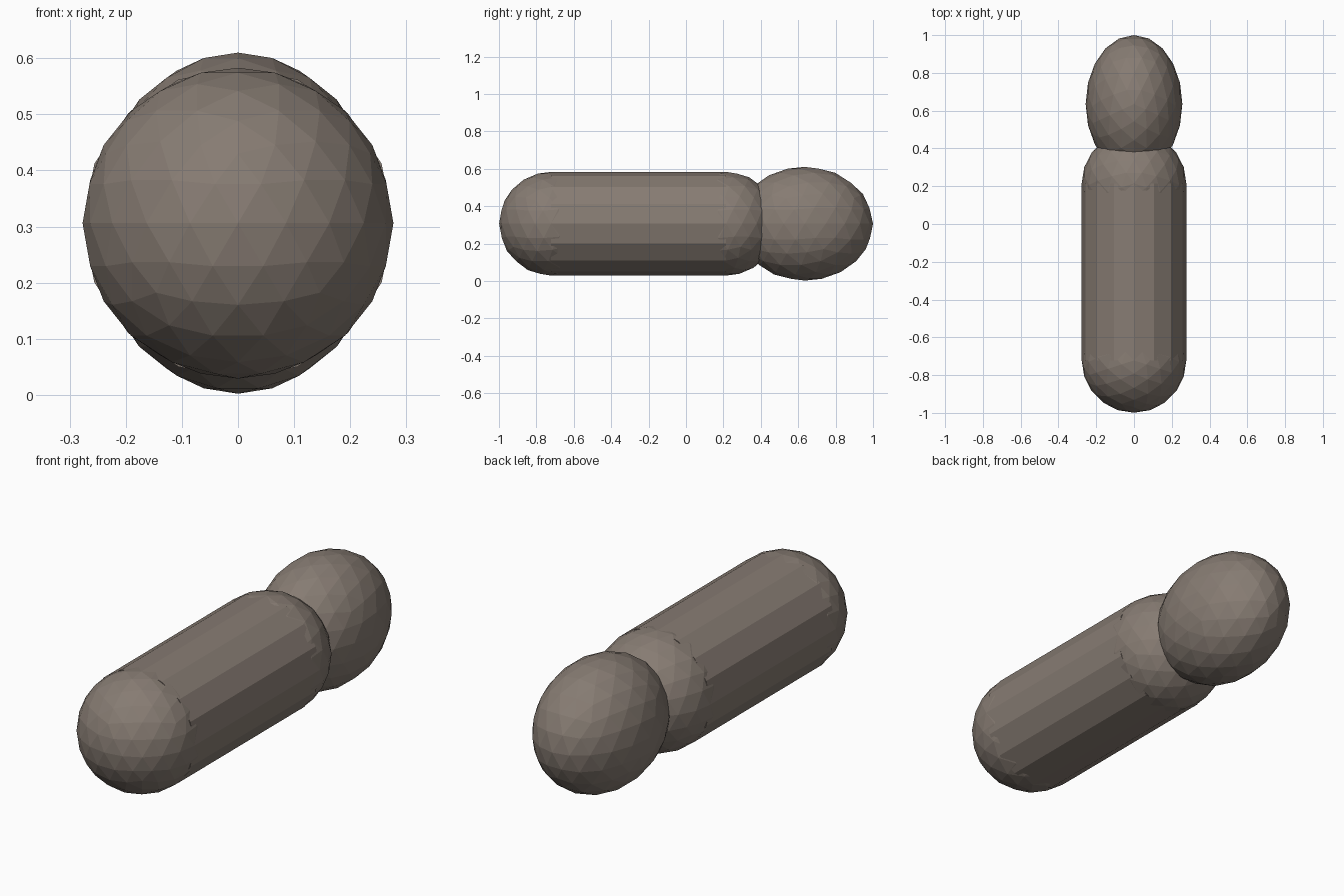
import bpy
from math import radians

if "Cube" in bpy.data.objects:
    bpy.data.objects.remove(bpy.data.objects["Cube"])

R = 0.277        # body radius
Z = 0.306        # height of the long axis
Y0, Y1 = -0.722, 0.215   # ends of the straight body

mat = bpy.data.materials.new("brown_grey")
mat.diffuse_color = (0.24, 0.20, 0.17, 1)
mat.use_nodes = True
mat.node_tree.nodes["Principled BSDF"].inputs["Base Color"].default_value = mat.diffuse_color


def finish(name):
    ob = bpy.context.object
    ob.name = name
    ob.data.materials.append(mat)
    return ob


def ball(name, y, size):
    # low-poly ball, turned so its facets mirror left to right
    bpy.ops.mesh.primitive_ico_sphere_add(subdivisions=3, radius=1)
    ob = finish(name)
    ob.rotation_euler.z = radians(-90)
    bpy.ops.object.transform_apply(location=False, rotation=True, scale=False)
    ob.scale = size
    ob.location = (0, y, Z)
    return ob


# straight sixteen-sided body
bpy.ops.mesh.primitive_cylinder_add(vertices=16, radius=R, depth=Y1 - Y0,
                                    location=(0, (Y0 + Y1) / 2, Z),
                                    rotation=(radians(90), 0, 0))
finish("body")

# rounded ends of the body
ball("front_cap", Y0, (R, R, R))
ball("back_cap", Y1, (R, R, R))

# egg-shaped head at the back
ball("head", 0.635, (0.256, 0.365, 0.304))
